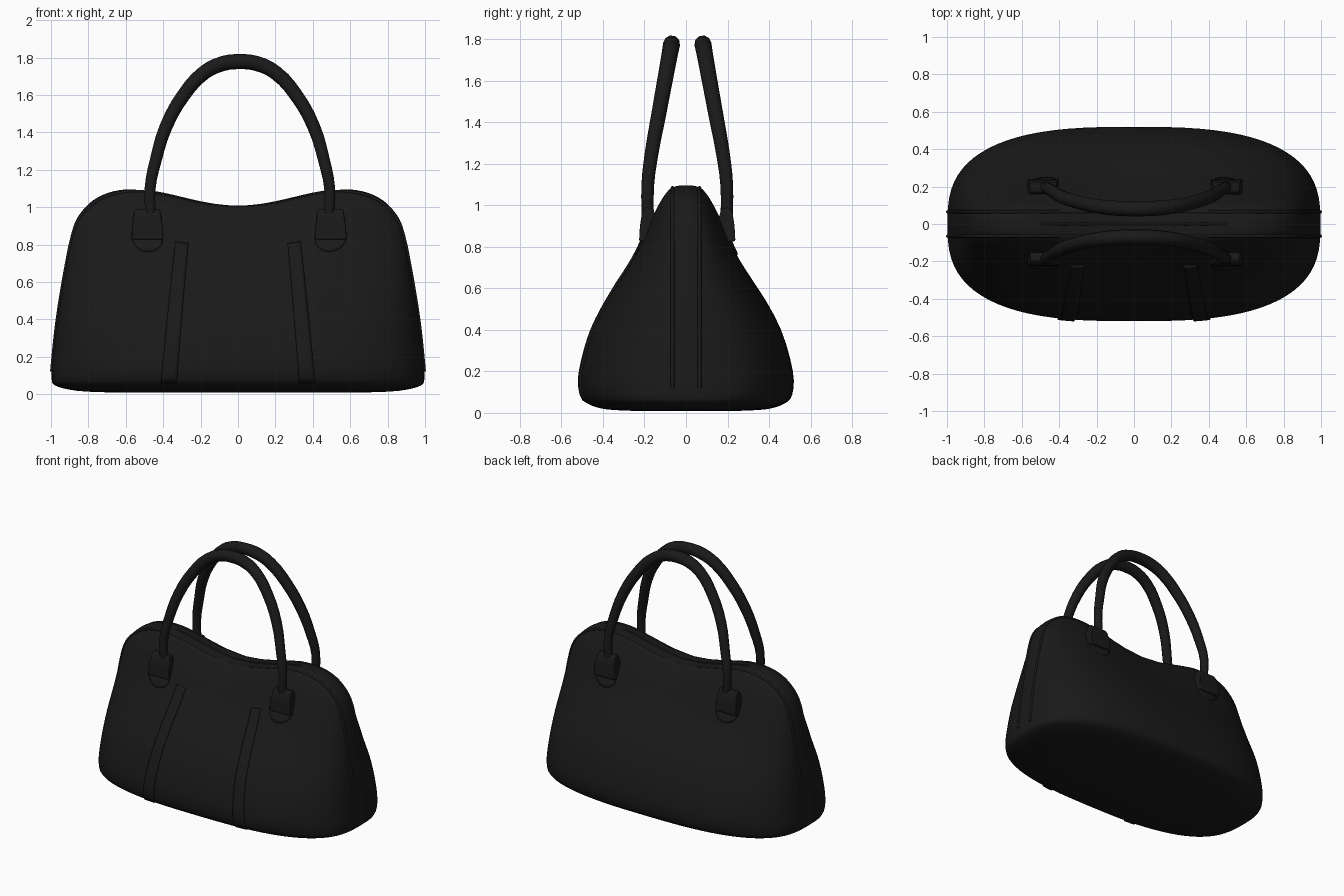
import bpy, bmesh, math

if "Cube" in bpy.data.objects:
    bpy.data.objects.remove(bpy.data.objects["Cube"])

leather = bpy.data.materials.new("black_leather")
leather.diffuse_color = (0.01, 0.01, 0.01, 1)
leather.use_nodes = True
leather.node_tree.nodes["Principled BSDF"].inputs["Base Color"].default_value = leather.diffuse_color

# Body levels: height, half length, half depth, roundness exponent
LEVELS = [
    (.010, .70, .26, 2.7), (.018, .86, .39, 2.7), (.045, .975, .475, 2.8),
    (.09, .997, .512, 2.8), (.20, .99, .515, 2.8), (.40, .968, .458, 2.8),
    (.60, .938, .352, 2.8), (.75, .912, .265, 2.9), (.87, .888, .208, 3.0),
    (.95, .855, .172, 3.1), (1.02, .795, .135, 3.3), (1.06, .735, .108, 3.5),
    (1.085, .665, .087, 3.5), (1.095, .60, .060, 3.5)]


def level(t):
    """Smoothly interpolated body level, t runs over the table index."""
    i = min(int(t), len(LEVELS) - 2)
    f = t - i
    p = [LEVELS[min(max(i + k, 0), len(LEVELS) - 1)] for k in (-1, 0, 1, 2)]
    return [b + .5 * f * (c - a + f * (2 * a - 5 * b + 4 * c - d + f * (3 * (b - c) + d - a)))
            for a, b, c, d in zip(*p)]


def level_at(z):
    """Body level at a given height."""
    lo, hi = 0.0, len(LEVELS) - 1.0
    for _ in range(30):
        mid = (lo + hi) / 2
        if level(mid)[0] < z:
            lo = mid
        else:
            hi = mid
    return level(lo)


def sag(x, z):
    """The top edge dips in the middle."""
    w = min(max((z - .5) / .55, 0), 1)
    w = w * w * (3 - 2 * w)
    return z - .092 * w * (math.cos(math.pi * min(abs(x) / .6, 1)) + 1) / 2


def finish(obj, angle=40):
    obj.data.materials.append(leather)
    bpy.ops.object.select_all(action='DESELECT')
    obj.select_set(True)
    bpy.context.view_layer.objects.active = obj
    if obj.type == 'MESH':
        bpy.ops.object.shade_smooth_by_angle(angle=math.radians(angle))
    return obj


def from_bmesh(name, bm, angle=40):
    bmesh.ops.recalc_face_normals(bm, faces=bm.faces[:])
    mesh = bpy.data.meshes.new(name)
    bm.to_mesh(mesh)
    bm.free()
    obj = bpy.data.objects.new(name, mesh)
    bpy.context.collection.objects.link(obj)
    return finish(obj, angle)


def skin(bm, rows, closed):
    n = len(rows[0])
    for a, b in zip(rows, rows[1:]):
        for i in range(n if closed else n - 1):
            j = (i + 1) % n
            bm.faces.new((a[i], a[j], b[j], b[i]))


def tube(name, points, radius, radii=None):
    curve = bpy.data.curves.new(name, 'CURVE')
    curve.dimensions = '3D'
    curve.bevel_depth = radius
    curve.bevel_resolution = 3
    curve.resolution_u = 3
    curve.use_fill_caps = True
    s = curve.splines.new('BEZIER')
    s.bezier_points.add(len(points) - 1)
    for i, (bp, p) in enumerate(zip(s.bezier_points, points)):
        bp.co = p
        bp.handle_left_type = bp.handle_right_type = 'AUTO'
        bp.radius = radii[i] if radii else 1
    obj = bpy.data.objects.new(name, curve)
    bpy.context.collection.objects.link(obj)
    return finish(obj)


def panel(name, side, shape, lift, nu, nv):
    """Thin leather piece that follows the front (-1) or back (1) face."""
    bm = bmesh.new()
    rows = []
    for j in range(nv + 1):
        row = []
        for i in range(nu + 1):
            x, z = shape(2 * i / nu - 1, j / nv)
            _, X, Y, n = level_at(z)
            y = Y * (1 - min(abs(x) / X, 1) ** n) ** (1 / n)
            row.append(bm.verts.new((x, side * (y + lift), sag(x, z))))
        rows.append(row)
    skin(bm, rows, False)
    obj = from_bmesh(name, bm)
    mod = obj.modifiers.new("thickness", 'SOLIDIFY')
    mod.thickness = .014
    mod.offset = 0


# Bag body
bm = bmesh.new()
rows = []
STEPS, SEG = 3, 80
for k in range((len(LEVELS) - 1) * STEPS + 1):
    z, X, Y, n = level(k / STEPS)
    row = []
    for i in range(SEG):
        a = 2 * math.pi * i / SEG
        c, s = math.cos(a), math.sin(a)
        x = X * math.copysign(abs(c) ** (2 / n), c)
        y = Y * math.copysign(abs(s) ** (2 / n), s)
        row.append(bm.verts.new((x, y, sag(x, z))))
    rows.append(row)
skin(bm, rows, True)
bm.faces.new(rows[0])
# Top strip closed by bridging front to back
top = rows[-1]
for i in range(1, SEG // 2 - 1):
    bm.faces.new((top[i], top[i + 1], top[SEG - i - 1], top[SEG - i]))
for a in (0, SEG // 2):
    bm.faces.new((top[a - 1], top[a], top[a + 1]))
from_bmesh("bag_body", bm)

# Piping along both edges of the closing strip, down the bag ends
for side, label in ((-1, "front"), (1, "back")):
    half = []
    for z in (.12, .25, .4, .55, .7, .82, .9, .96, 1.0, 1.03, 1.055, 1.075):
        _, X, Y, n = level_at(z)
        x = X * (1 - (.065 / Y) ** n) ** (1 / n)
        half.append((x, side * .065, sag(x, z)))
    over = [(x / 10, side * .065, sag(x / 10, 1.088)) for x in range(5, -6, -1)]
    tube(label + "_piping", half + over + [(-x, y, z) for x, y, z in half[::-1]], .009)

# Zip line in the middle of the top
tube("zip", [(x / 10, 0, sag(x / 10, 1.094)) for x in range(-5, 6)], .007)

# Two tapering straps on the front face only
for s, label in ((-1, "left"), (1, "right")):
    panel(label + "_front_strap", -1,
          lambda u, v: (s * (.37 - .07 * v + u * (.042 - .007 * v)), .06 + .78 * v),
          .002, 4, 26)

# Handles, tabs and stitched patches, front and back
ARCH = [(.475, .93), (.48, 1.1), (.45, 1.25), (.395, 1.43), (.30, 1.60), (.19, 1.72), (.09, 1.768)]
TAB = [(.19, .82), (.232, .828), (.228, .90), (.218, .965), (.20, .99), (.165, .985), (.14, .90)]
for side, label in ((-1, "front"), (1, "back")):
    def lean(z):
        return side * (.19 - .115 * max(z - 1.15, 0) / .63) + .006
    right = [(x + .01, lean(z), z) for x, z in ARCH]
    left = [(-x + .01, lean(z), z) for x, z in ARCH]
    radii = [.85, .9, .97, 1.05, 1.1, 1.15, 1.2]
    tube(label + "_handle", left + [(0, lean(1.778), 1.778)] + right[::-1],
         .034, radii + [1.2] + radii[::-1])
    for xc, where in ((-.485, "left"), (.495, "right")):
        bm = bmesh.new()
        ends = [[bm.verts.new((xc + w * (1 if z < .95 else .8), side * y + .006, z))
                 for y, z in TAB] for w in (-.085, .085)]
        skin(bm, ends, True)
        for e in ends:
            bm.faces.new(e)
        tab = from_bmesh(f"{label}_{where}_tab", bm)
        bev = tab.modifiers.new("soft_edges", 'BEVEL')
        bev.width = .006
        bev.segments = 2
        panel(f"{label}_{where}_patch", side,
              lambda u, v: (xc + .08 * u, .85 - .085 * v * math.sqrt(1 - .85 * u * u)),
              .001, 10, 4)
